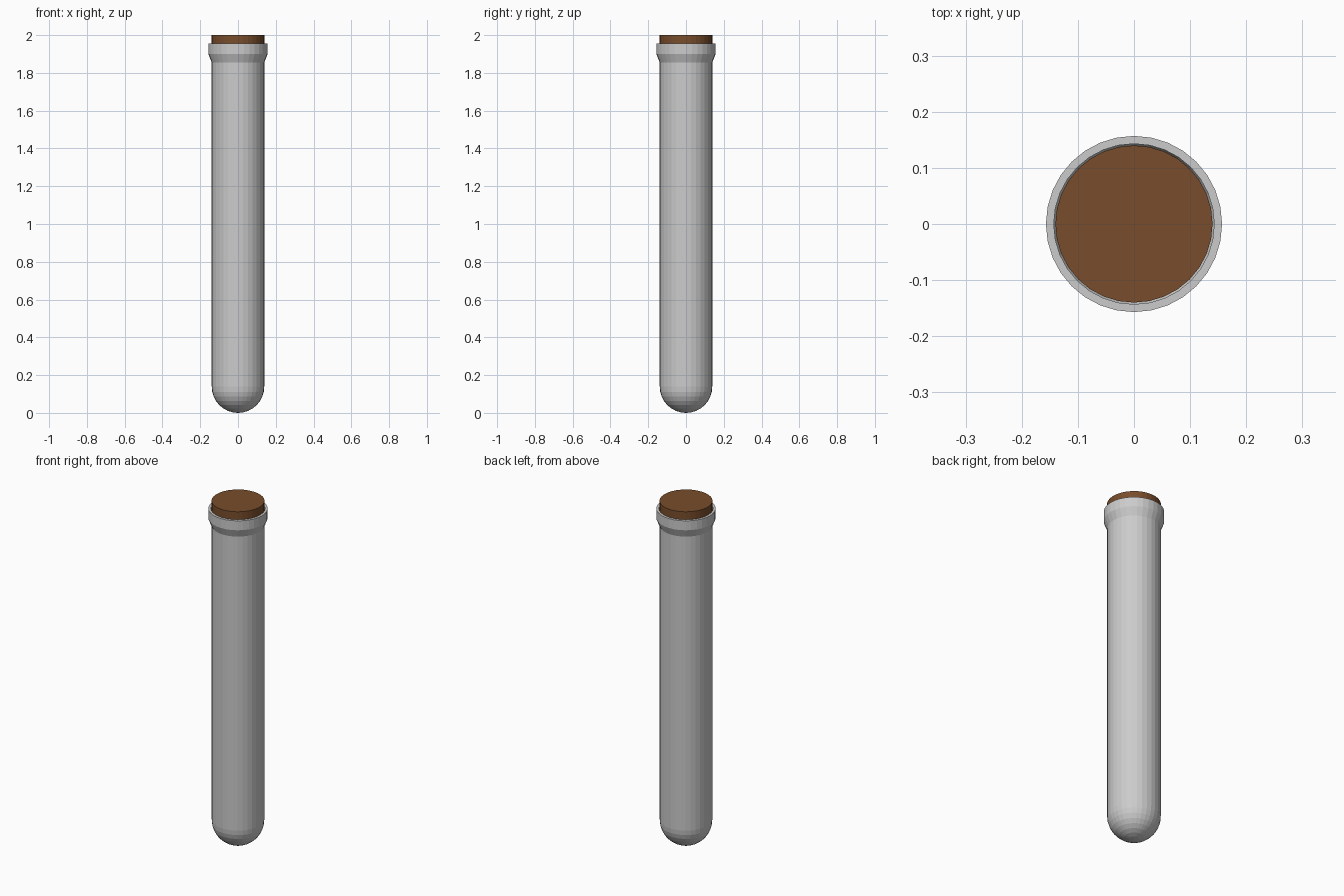
import bpy, bmesh
from math import sin, cos, pi

if "Cube" in bpy.data.objects:
    bpy.data.objects.remove(bpy.data.objects["Cube"])

SEGMENTS = 32


def lathe(name, profile, color=None):
    """Spin an (r, z) profile around z; points with r = 0 become poles."""
    bm = bmesh.new()
    verts = [bm.verts.new((r, 0, z)) for r, z in profile]
    edges = [bm.edges.new(pair) for pair in zip(verts, verts[1:])]
    bmesh.ops.spin(bm, geom=verts + edges, cent=(0, 0, 0), axis=(0, 0, 1),
                   angle=2 * pi, steps=SEGMENTS, use_duplicate=False)
    bmesh.ops.remove_doubles(bm, verts=bm.verts, dist=1e-4)
    bmesh.ops.recalc_face_normals(bm, faces=bm.faces)
    mesh = bpy.data.meshes.new(name)
    bm.to_mesh(mesh)
    bm.free()
    obj = bpy.data.objects.new(name, mesh)
    bpy.context.collection.objects.link(obj)
    if color:
        mat = bpy.data.materials.new(name + "_material")
        mat.diffuse_color = color
        mat.use_nodes = True
        mat.node_tree.nodes["Principled BSDF"].inputs["Base Color"].default_value = mat.diffuse_color
        mesh.materials.append(mat)
    return obj


def bowl(radius, centre, steps=8):
    """Quarter-circle profile from the bottom pole to the side wall."""
    return [(radius * sin(i * pi / 2 / steps) if i else 0,
             centre - radius * cos(i * pi / 2 / steps))
            for i in range(steps + 1)]


# Glass tube: round bottom, straight wall, flared rim, then back down inside
outer = bowl(0.139, 0.139) + [(0.139, 1.855), (0.157, 1.9), (0.157, 1.955)]
inner = bowl(0.124, 0.139) + [(0.124, 1.86), (0.143, 1.905), (0.143, 1.955)]
lathe("glass_tube", outer + inner[::-1])

# Cork stopper, narrowing where it enters the neck
lathe("cork_stopper", [(0, 1.84), (0.123, 1.84), (0.123, 1.86),
                       (0.14, 1.905), (0.14, 2.0), (0, 2.0)],
      (0.19, 0.075, 0.025, 1))
